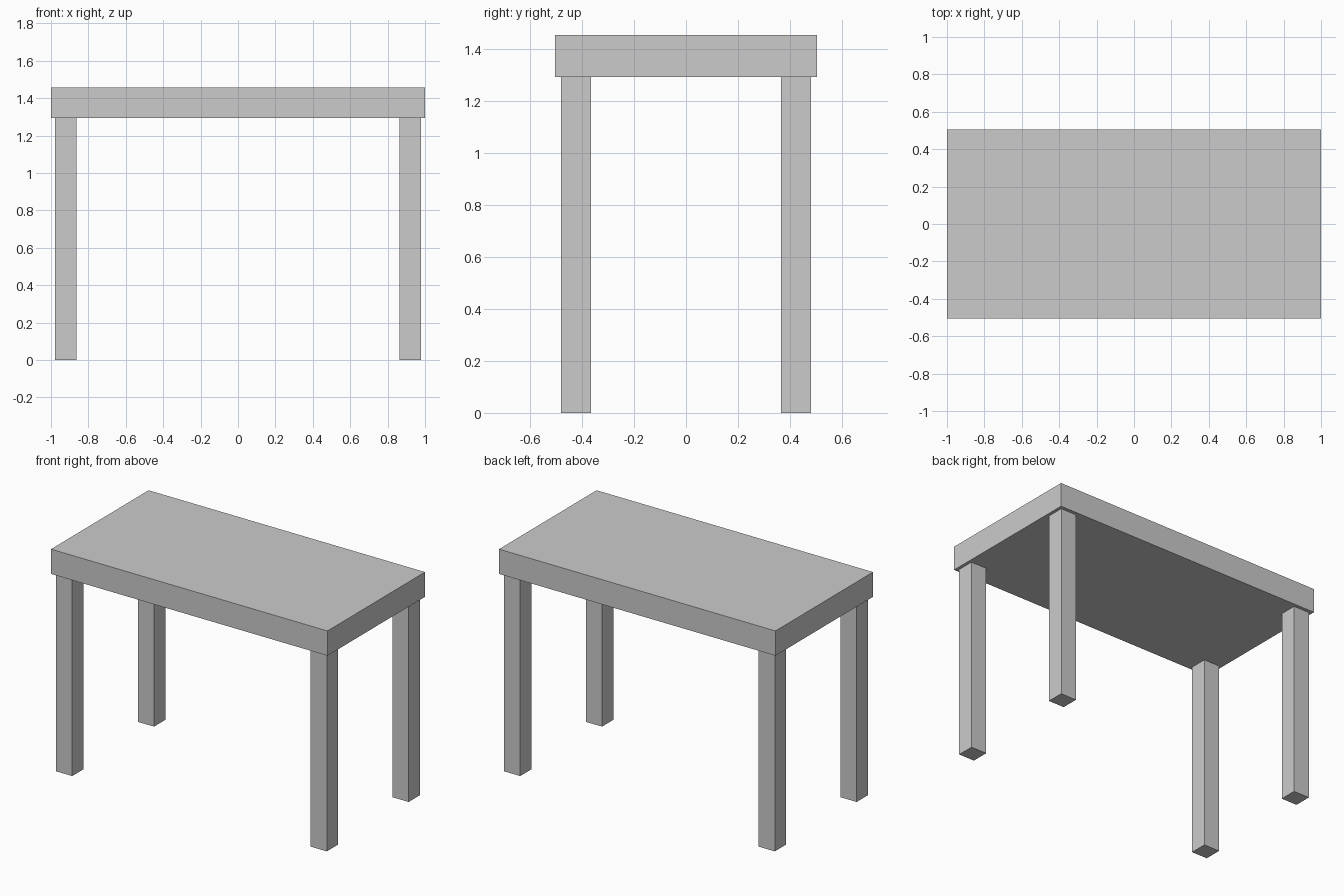
import bpy

if "Cube" in bpy.data.objects:
    bpy.data.objects.remove(bpy.data.objects["Cube"])


def box(name, lo, hi):
    """Add an axis-aligned box spanning two opposite corners."""
    centre = [(a + b) / 2 for a, b in zip(lo, hi)]
    size = [b - a for a, b in zip(lo, hi)]
    bpy.ops.mesh.primitive_cube_add(size=1, location=centre)
    obj = bpy.context.object
    obj.name = name
    obj.scale = size
    bpy.ops.object.transform_apply(location=False, rotation=False, scale=True)
    return obj


LEG_TOP, TABLE_TOP = 1.294, 1.456

# Thick rectangular top
box("table_top", (-1, -0.504, LEG_TOP), (1, 0.504, TABLE_TOP))

# Four square legs, slightly inset from the corners
LEG_X, LEG_Y, HALF = 0.921, 0.423, 0.058
for x_name, sx in (("left", -1), ("right", 1)):
    for y_name, sy in (("front", -1), ("back", 1)):
        x, y = sx * LEG_X, sy * LEG_Y
        box(f"{y_name}_{x_name}_leg",
            (x - HALF, y - HALF, 0), (x + HALF, y + HALF, LEG_TOP))
